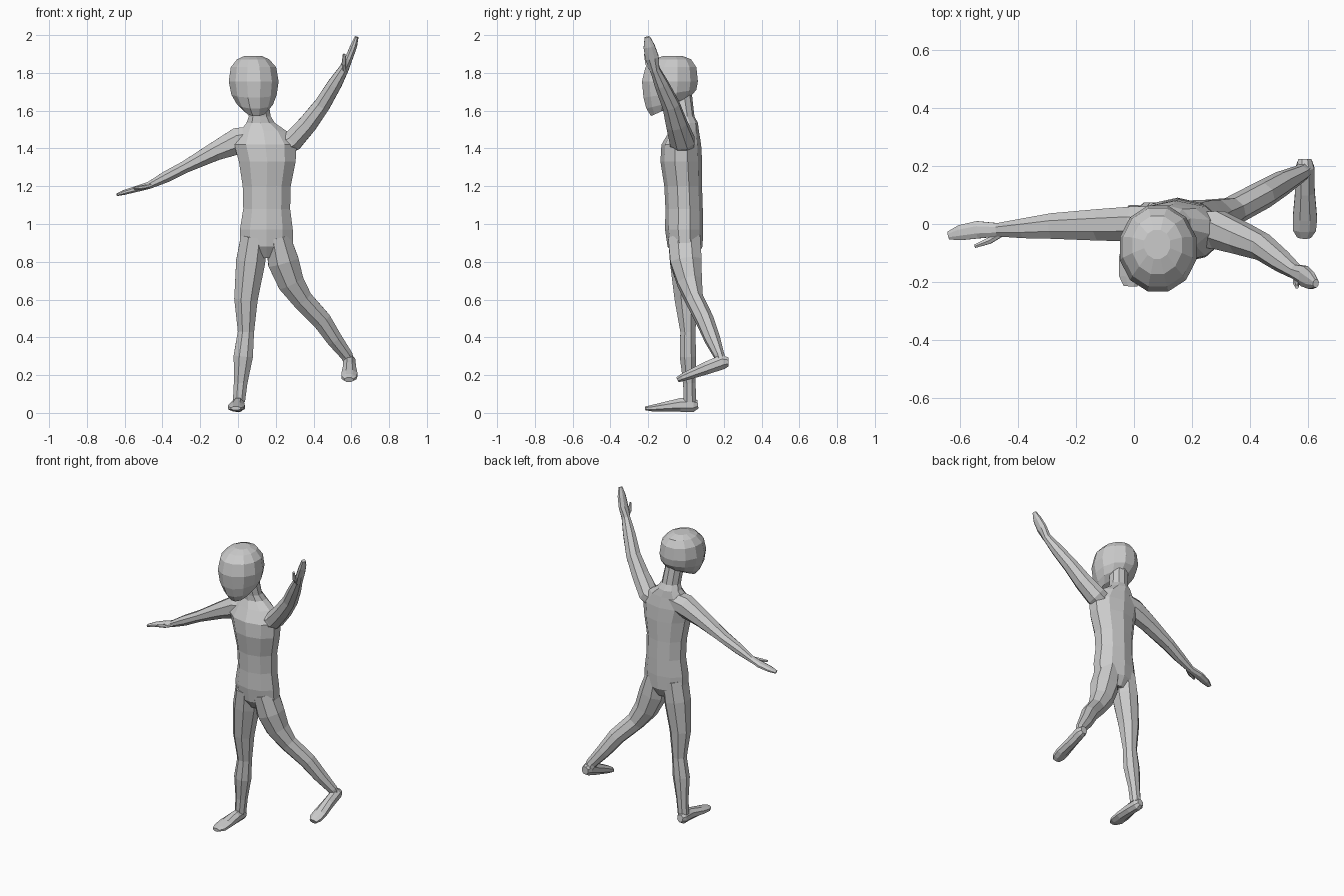
import bpy, bmesh, math
from mathutils import Vector


def loft(name, rings, ref=None, n=8):
    """Skin a row of n-sided rings (x, y, z, half width, half depth[, shear]).
    With ref the rings stand square to the path; without it they lie flat."""
    bm = bmesh.new()
    pts = [Vector(r[:3]) for r in rings]
    k = 1 / math.cos(math.pi / n)
    loops = []
    for i, r in enumerate(rings):
        if ref:
            t = (pts[min(i + 1, len(pts) - 1)] - pts[max(i - 1, 0)]).normalized()
            u = (Vector(ref) - t * t.dot(Vector(ref))).normalized()
            v = t.cross(u)
        else:
            u = Vector((1, 0, 0))
            v = Vector((0, 1, r[5] if len(r) > 5 else 0))
        loop = []
        for j in range(n):
            a = 2 * math.pi * (j + 0.5) / n
            loop.append(bm.verts.new(pts[i] + u * (r[3] * k * math.cos(a)) + v * (r[4] * k * math.sin(a))))
        loops.append(loop)
    for p, q in zip(loops, loops[1:]):
        for j in range(n):
            m = (j + 1) % n
            bm.faces.new((p[j], p[m], q[m], q[j]))
    bm.faces.new(loops[0][::-1])
    bm.faces.new(loops[-1])
    bmesh.ops.recalc_face_normals(bm, faces=bm.faces)
    mesh = bpy.data.meshes.new(name)
    bm.to_mesh(mesh)
    bm.free()
    ob = bpy.data.objects.new(name, mesh)
    bpy.context.collection.objects.link(ob)
    return ob


X, Y = (1, 0, 0), (0, 1, 0)

# Torso and neck
loft("torso", [
    (.15, 0, .82, .08, .05), (.15, -.005, .88, .14, .088), (.15, -.01, .97, .14, .096),
    (.152, -.01, 1.08, .124, .094), (.152, -.015, 1.2, .127, .095),
    (.155, -.025, 1.33, .15, .105), (.145, -.025, 1.42, .165, .1),
    (.135, -.01, 1.49, .125, .075), (.12, 0, 1.535, .075, .06),
    (.115, -.01, 1.57, .058, .052), (.1, -.03, 1.69, .055, .058)], n=10)

# Rounded head with a forward jaw
loft("head", [
    (.08, -.07, 1.89, .045, .05), (.08, -.073, 1.872, .085, .1),
    (.082, -.08, 1.83, .12, .135), (.083, -.085, 1.755, .132, .148),
    (.085, -.085, 1.69, .12, .14, .15), (.09, -.095, 1.64, .095, .115, .25),
    (.095, -.115, 1.603, .06, .07, .45)], n=12)

# Lowered arm, hand and thumb
loft("right_arm", [
    (.09, 0, 1.46, .06, .06), (0, 0, 1.44, .06, .07), (-.12, -.003, 1.385, .054, .05),
    (-.28, -.007, 1.302, .044, .032), (-.38, -.015, 1.25, .034, .03),
    (-.47, -.02, 1.205, .023, .019), (-.54, -.02, 1.185, .03, .016),
    (-.6, -.03, 1.168, .026, .013), (-.64, -.04, 1.155, .014, .007)], Y)
loft("right_thumb", [
    (-.46, -.035, 1.205, .01, .01), (-.5, -.058, 1.195, .011, .01),
    (-.55, -.077, 1.19, .006, .006)], Y, 6)

# Raised arm, hand and thumb
loft("left_arm", [
    (.2, -.02, 1.4, .06, .06), (.29, -.02, 1.44, .065, .055), (.37, -.05, 1.53, .055, .05),
    (.445, -.08, 1.63, .045, .043), (.512, -.13, 1.74, .036, .037),
    (.56, -.165, 1.82, .025, .026), (.588, -.18, 1.88, .036, .02),
    (.612, -.195, 1.94, .03, .018), (.628, -.205, 1.99, .014, .01)], Y)
loft("left_thumb", [
    (.565, -.175, 1.81, .012, .012), (.56, -.205, 1.85, .011, .01),
    (.562, -.217, 1.9, .006, .006)], Y, 6)

# Standing leg and foot
loft("right_leg", [
    (.085, -.01, .93, .07, .085), (.067, -.005, .8, .077, .08), (.042, 0, .6, .062, .06),
    (.042, .01, .43, .043, .04), (.028, .01, .3, .051, .043),
    (.014, .018, .16, .036, .033), (.005, .02, .06, .032, .033)], X)
loft("right_foot", [
    (0, .063, .045, .02, .022), (0, .04, .042, .032, .036), (0, -.03, .042, .033, .036),
    (-.008, -.12, .032, .044, .024), (-.01, -.18, .025, .042, .017),
    (-.012, -.215, .024, .024, .01)], X)

# Lifted leg and foot
loft("left_leg", [
    (.21, -.01, .93, .085, .065), (.24, 0, .8, .083, .082), (.28, .02, .69, .065, .07),
    (.34, .045, .6, .046, .055), (.443, .1, .49, .045, .05),
    (.51, .14, .39, .04, .042), (.575, .175, .305, .027, .032),
    (.59, .19, .265, .025, .028)], Y)
loft("left_foot", [
    (.59, .225, .27, .022, .024), (.59, .195, .27, .032, .038), (.59, .11, .238, .034, .034),
    (.59, .02, .203, .042, .025), (.588, -.02, .187, .04, .02),
    (.587, -.045, .175, .024, .014)], X)
